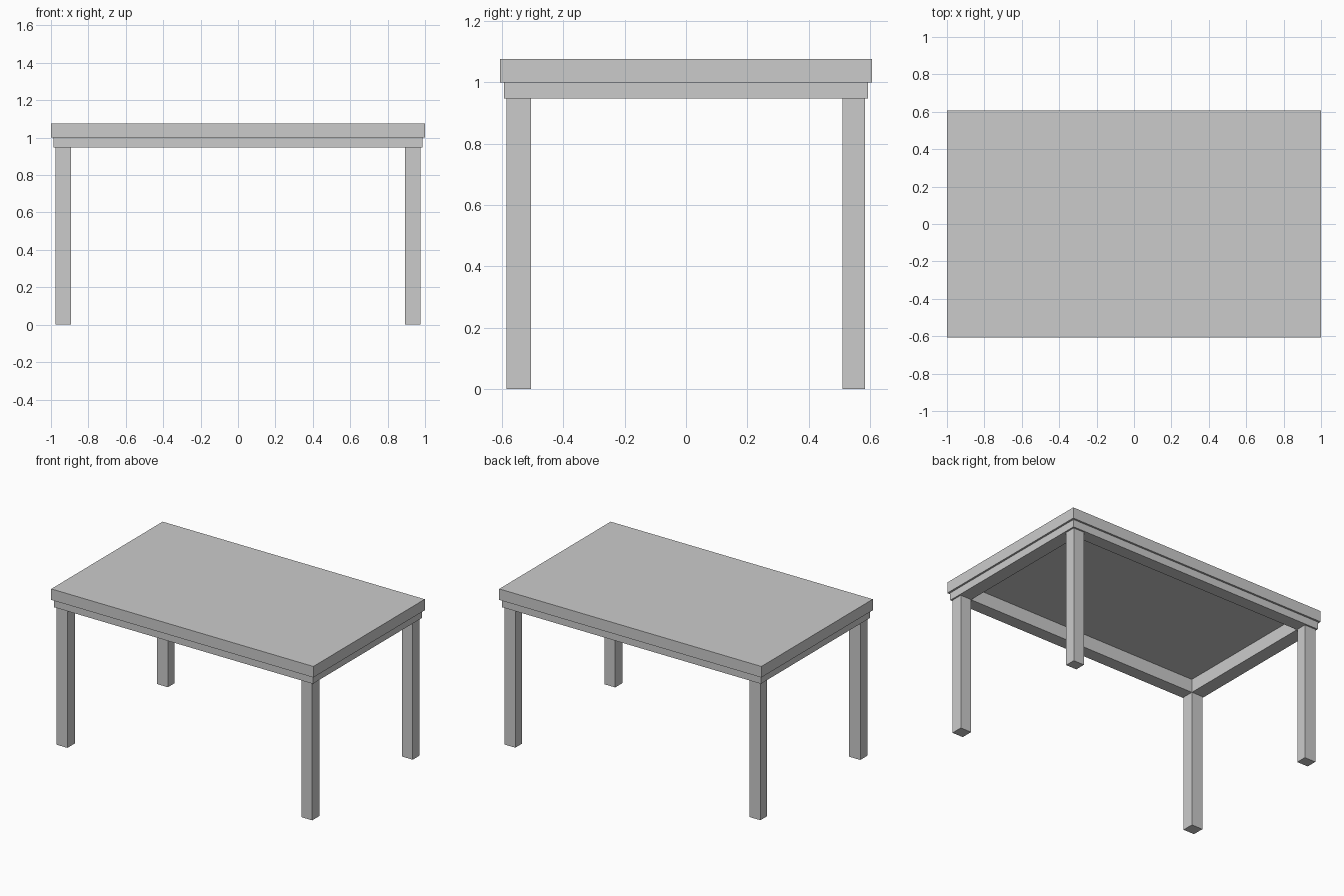
import bpy, bmesh

if "Cube" in bpy.data.objects:
    bpy.data.objects.remove(bpy.data.objects["Cube"])


def make_object(name, bm):
    mesh = bpy.data.meshes.new(name)
    bmesh.ops.recalc_face_normals(bm, faces=bm.faces)
    bm.to_mesh(mesh)
    bm.free()
    obj = bpy.data.objects.new(name, mesh)
    bpy.context.collection.objects.link(obj)
    return obj


def box_bmesh(xr, yr, zr):
    bm = bmesh.new()
    bmesh.ops.create_cube(bm, size=1)
    for v in bm.verts:
        for i, (lo, hi) in enumerate((xr, yr, zr)):
            v.co[i] = hi if v.co[i] > 0 else lo
    return bm


def frame(name, outer, inner, z0, z1):
    """Rectangular ring with mitred corners, given outer and inner half sizes."""
    corners = ((-1, -1), (1, -1), (1, 1), (-1, 1))
    bm = bmesh.new()
    loops = [[bm.verts.new((sx * h[0], sy * h[1], z)) for sx, sy in corners]
             for h, z in ((outer, z0), (outer, z1), (inner, z1), (inner, z0))]
    for k in range(4):
        a, b = loops[k], loops[(k + 1) % 4]
        for i in range(4):
            j = (i + 1) % 4
            bm.faces.new((a[i], a[j], b[j], b[i]))
    return make_object(name, bm)


INNER = (0.892, 0.506)      # opening under the top
APRON_Z, TOP_Z, RECESS_Z, HEIGHT = 0.948, 1.0, 1.04, 1.076

# Tabletop: slab hollowed out from below
bm = box_bmesh((-1, 1), (-0.607, 0.607), (TOP_Z, HEIGHT))
bm.faces.ensure_lookup_table()
bottom = min(bm.faces, key=lambda f: f.calc_center_median().z)
bmesh.ops.inset_region(bm, faces=[bottom], thickness=0.1)
for v in bottom.verts:
    v.co.x = INNER[0] if v.co.x > 0 else -INNER[0]
    v.co.y = INNER[1] if v.co.y > 0 else -INNER[1]
recess = bmesh.ops.extrude_discrete_faces(bm, faces=[bottom])["faces"][0]
for v in recess.verts:
    v.co.z = RECESS_Z
make_object("tabletop", bm)

# Apron frame under the top
frame("apron", (0.987, 0.594), INNER, APRON_Z, TOP_Z)

# Four square legs
for side, xr in (("left", (-0.976, -0.892)), ("right", (0.894, 0.976))):
    for end, yr in (("front", (-0.585, -0.505)), ("back", (0.51, 0.583))):
        make_object(f"{end}_{side}_leg", box_bmesh(xr, yr, (0, APRON_Z)))
